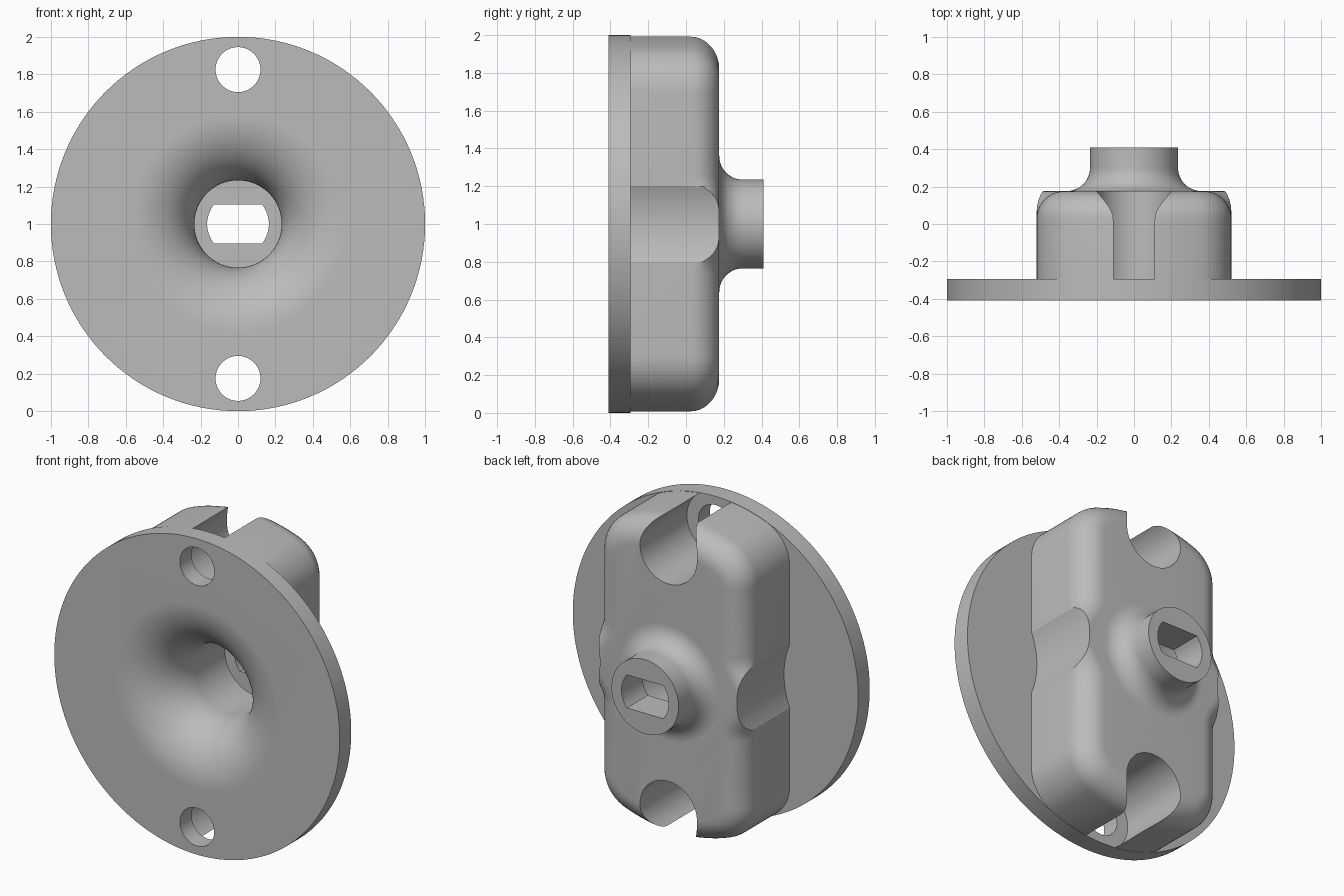
import bpy, bmesh
from math import sin, cos, pi, radians, atan2, sqrt
from mathutils import Vector

cube = bpy.data.objects.get("Cube")
if cube:
    bpy.data.objects.remove(cube, do_unlink=True)

grey = bpy.data.materials.new("plain grey")
grey.use_nodes = True
colour = (0.5, 0.5, 0.5, 1)
grey.diffuse_color = colour
grey.node_tree.nodes["Principled BSDF"].inputs["Base Color"].default_value = colour

SEG = 128
FRONT, PLATE_BACK, BODY_BACK, KNOB_BACK = -0.41, -0.295, 0.176, 0.41


def loft(name, rings):
    """Closed solid through rings of equal length, capped at both ends."""
    bm = bmesh.new()
    rows = [[bm.verts.new(p) for p in ring] for ring in rings]
    n = len(rows[0])
    for a, b in zip(rows, rows[1:]):
        for i in range(n):
            j = (i + 1) % n
            bm.faces.new((a[i], a[j], b[j], b[i]))
    bm.faces.new(rows[0])
    bm.faces.new(rows[-1])
    bmesh.ops.recalc_face_normals(bm, faces=bm.faces)
    mesh = bpy.data.meshes.new(name)
    bm.to_mesh(mesh)
    bm.free()
    mesh.materials.append(grey)
    obj = bpy.data.objects.new(name, mesh)
    bpy.context.collection.objects.link(obj)
    return obj


def lathe(name, profile, x=0, z=1):
    """Turn (radius, y) points around an axis along y."""
    return loft(name, [[(x + r * cos(2 * pi * i / SEG), y, z + r * sin(2 * pi * i / SEG))
                        for i in range(SEG)] for r, y in profile])


def rod(name, r, y0, y1, x=0, z=1):
    return lathe(name, [(r, y0), (r, y1)], x, z)


def cut(obj, cutters):
    bpy.context.view_layer.objects.active = obj
    for c in cutters:
        c.hide_render = True
        mod = obj.modifiers.new("cut", "BOOLEAN")
        mod.operation, mod.solver, mod.object = "DIFFERENCE", "EXACT", c
        bpy.ops.object.modifier_apply(modifier=mod.name)


def body_outline(inset, y):
    """Slab within a circle, with round corners and a swelling at mid height."""
    half, big, corner = 0.52, 0.998, 0.25
    cx = half - corner
    cz = sqrt((big - corner) ** 2 - cx ** 2)
    tangent = atan2(cz, cx)
    quarter = []
    for k in range(9):
        z = 0.26 * k / 8
        swell = 0.12 * cos(pi / 2 * k / 8) ** 2
        quarter.append((min(half, half + swell - inset), z))
    for k in range(13):
        a = tangent * k / 12
        quarter.append((cx + (corner - inset) * cos(a), cz + (corner - inset) * sin(a)))
    for k in range(1, 9):
        a = tangent + (pi / 2 - tangent) * k / 8
        quarter.append(((big - inset) * cos(a), (big - inset) * sin(a)))
    right = quarter + [(-x, z) for x, z in quarter[-2::-1]]
    ring = right + [(x, -z) for x, z in right[-2:0:-1]]
    return [(x, y, 1 + z) for x, z in ring]


# Round front plate
plate = rod("front_plate", 1.0, FRONT, PLATE_BACK)

# Housing with a rounded back edge
fillet = 0.15
layers = [(0, PLATE_BACK - 0.01)]
for k in range(11):
    a = pi / 2 * k / 10
    layers.append((fillet * (1 - cos(a)), BODY_BACK - fillet + fillet * sin(a)))
body = loft("housing", [body_outline(d, y) for d, y in layers])

# Neck flaring into the housing
flare = [(0.36 - 0.125 * sin(pi / 2 * k / 12), BODY_BACK + 0.125 * (1 - cos(pi / 2 * k / 12)))
         for k in range(13)]
neck = lathe("neck", [(0.36, 0.15)] + flare + [(0.235, KNOB_BACK)])

# Trumpet-shaped funnel and bore
trumpet = [(0.58 - 0.347 * sin(pi / 2 * k / 24), FRONT + 0.32 * (1 - cos(pi / 2 * k / 24)))
           for k in range(25)]
funnel = lathe("funnel_cutter", [(0.58, FRONT - 0.1)] + trumpet + [(0.233, 0.2)])

# Shaft hole with two flats
shaft_angle = radians(39.5)
arc = [shaft_angle * (k / 8 - 1) for k in range(17)]
shape = [(0.165 * cos(a + s), 0.165 * sin(a + s)) for s in (0, pi) for a in arc]
shaft = loft("shaft_cutter", [[(x, y, 1 + z) for x, z in shape] for y in (0, 0.6)])

# Screw holes, screw head slots and side grooves
holes = [rod("hole_cutter", 0.12, -0.6, 0, z=1 + s * 0.825) for s in (-1, 1)]
slots = [rod("slot_cutter", 0.2, PLATE_BACK - 0.1, 0.4, z=1 + s * 0.825) for s in (-1, 1)]
grooves = [rod("groove_cutter", 0.52, -0.5, 0.4, x=s) for s in (-1, 1)]

cut(plate, [funnel] + holes)
cut(body, [funnel] + slots + grooves)
cut(neck, [funnel, shaft])

for c in [funnel, shaft] + holes + slots + grooves:
    bpy.data.objects.remove(c, do_unlink=True)

# Smooth shading with crisp edges
bpy.ops.object.select_all(action="DESELECT")
for obj in (plate, body, neck):
    obj.select_set(True)
bpy.context.view_layer.objects.active = body
bpy.ops.object.shade_smooth_by_angle(angle=radians(20))
